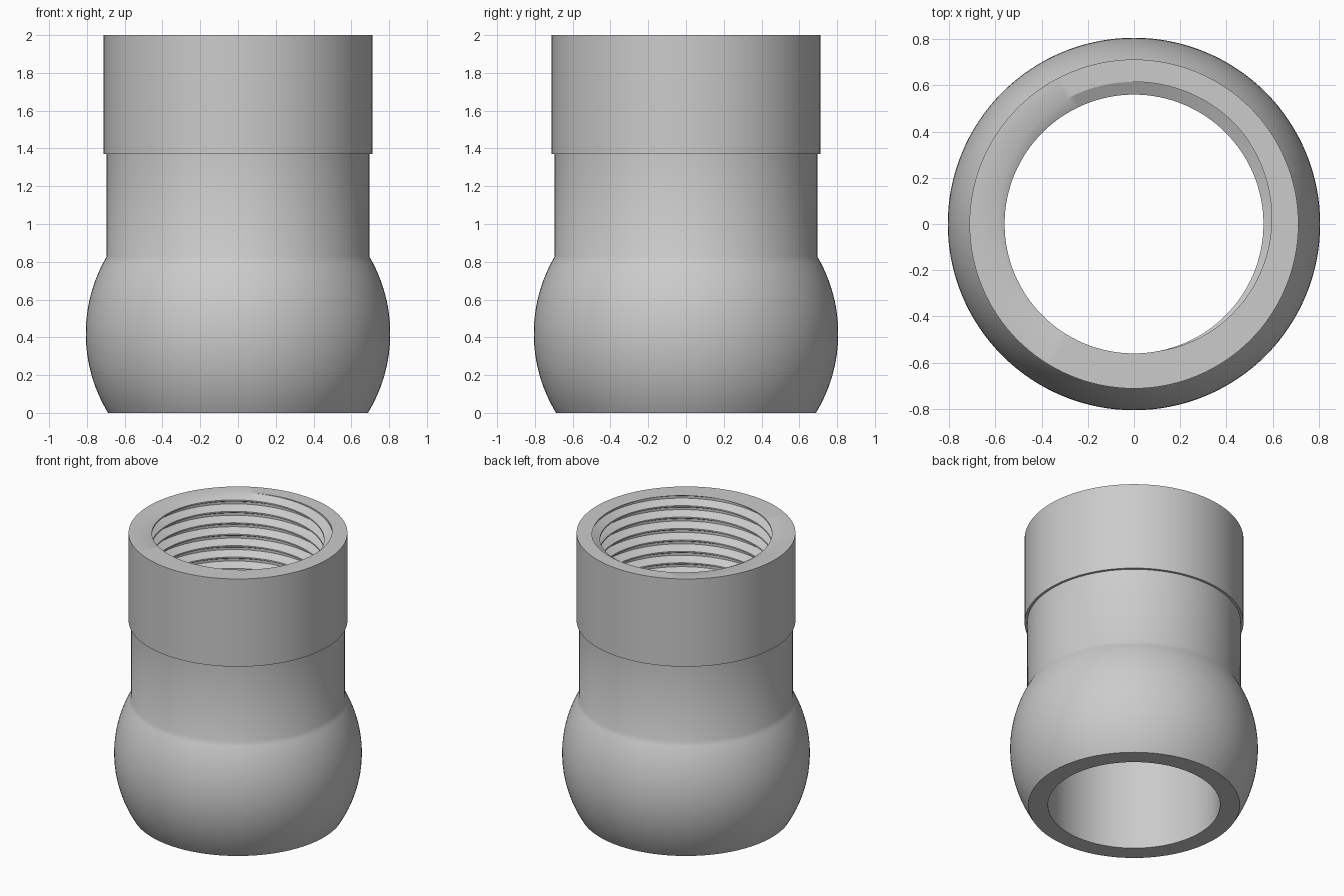
import bpy, bmesh, math

cube = bpy.data.objects.get("Cube")
if cube:
    bpy.data.objects.remove(cube, do_unlink=True)

SEG = 128
HEIGHT = 2.0
BORE = 0.56
THREAD_DEPTH = 0.055
PITCH = 0.082
THREAD_END = 1.33
PHASE = math.radians(80)      # where the groove bottom meets the rim
BALL_R, BALL_Z = 0.806, 0.42
NECK_R, COLLAR_R, COLLAR_Z = 0.695, 0.712, 1.37

# Thread profile over one pitch: (fraction of pitch, fraction of depth)
PROFILE = [(-0.1, 1), (0.1, 1), (0.44, 0), (0.56, 0), (0.9, 1)]


def thread_radius(z, a):
    t = ((z - HEIGHT) / PITCH - (a - PHASE) / math.tau + 0.1) % 1.0 - 0.1
    depth = 0
    for (t0, d0), (t1, d1) in zip(PROFILE, PROFILE[1:]):
        if t0 <= t <= t1:
            depth = d0 + (d1 - d0) * (t - t0) / (t1 - t0)
            break
    fade = max(0, min(1, (z - THREAD_END) / PITCH))
    return BORE + THREAD_DEPTH * depth * fade


def point(r, a, z):
    return (r * math.cos(a), r * math.sin(a), z)


# Outer silhouette from the rim down, under the ball and up the bore
outline = [(COLLAR_R, HEIGHT), (COLLAR_R, COLLAR_Z), (NECK_R, COLLAR_Z)]
ball_top = math.acos(NECK_R / BALL_R)
ball_low = -math.asin(BALL_Z / BALL_R)
for i in range(25):
    e = ball_top + (ball_low - ball_top) * i / 24
    outline.append((BALL_R * math.cos(e), BALL_Z + BALL_R * math.sin(e)))
outline[-1] = (outline[-1][0], 0)
outline += [(BORE, 0), (BORE, THREAD_END)]

# Helical rows up the bore, clipped at the thread end and at the rim
turns = int((HEIGHT - THREAD_END) / PITCH) + 3
rows = [k + t for k in range(-turns, 3) for t, _ in PROFILE[:-1]]

bm = bmesh.new()
columns = []
for j in range(SEG + 1):
    a = math.tau * j / SEG
    col = [bm.verts.new(point(r, a, z)) for r, z in outline]
    for row in rows:
        z = HEIGHT + PITCH * (row + (a - PHASE) / math.tau)
        z = max(THREAD_END, min(HEIGHT, z))
        col.append(bm.verts.new(point(thread_radius(z, a), a, z)))
    columns.append(col)

# Skin neighbouring columns; the last row closes onto the first as the rim
for c0, c1 in zip(columns, columns[1:]):
    n = len(c0)
    for i in range(n):
        k = (i + 1) % n
        bm.faces.new((c0[i], c0[k], c1[k], c1[i]))
bmesh.ops.remove_doubles(bm, verts=bm.verts, dist=0.00005)
bmesh.ops.dissolve_degenerate(bm, edges=bm.edges, dist=0.00005)
bmesh.ops.recalc_face_normals(bm, faces=bm.faces)

mesh = bpy.data.meshes.new("threaded_ball_socket")
bm.to_mesh(mesh)
bm.free()
body = bpy.data.objects.new("threaded_ball_socket", mesh)
bpy.context.collection.objects.link(body)

# Plain grey material
grey = bpy.data.materials.new("light_grey")
grey.use_nodes = True
colour = (0.6, 0.6, 0.6, 1)
grey.diffuse_color = colour
grey.node_tree.nodes["Principled BSDF"].inputs["Base Color"].default_value = colour
mesh.materials.append(grey)

bpy.ops.object.select_all(action="DESELECT")
body.select_set(True)
bpy.context.view_layer.objects.active = body
bpy.ops.object.shade_smooth_by_angle(angle=math.radians(35))
